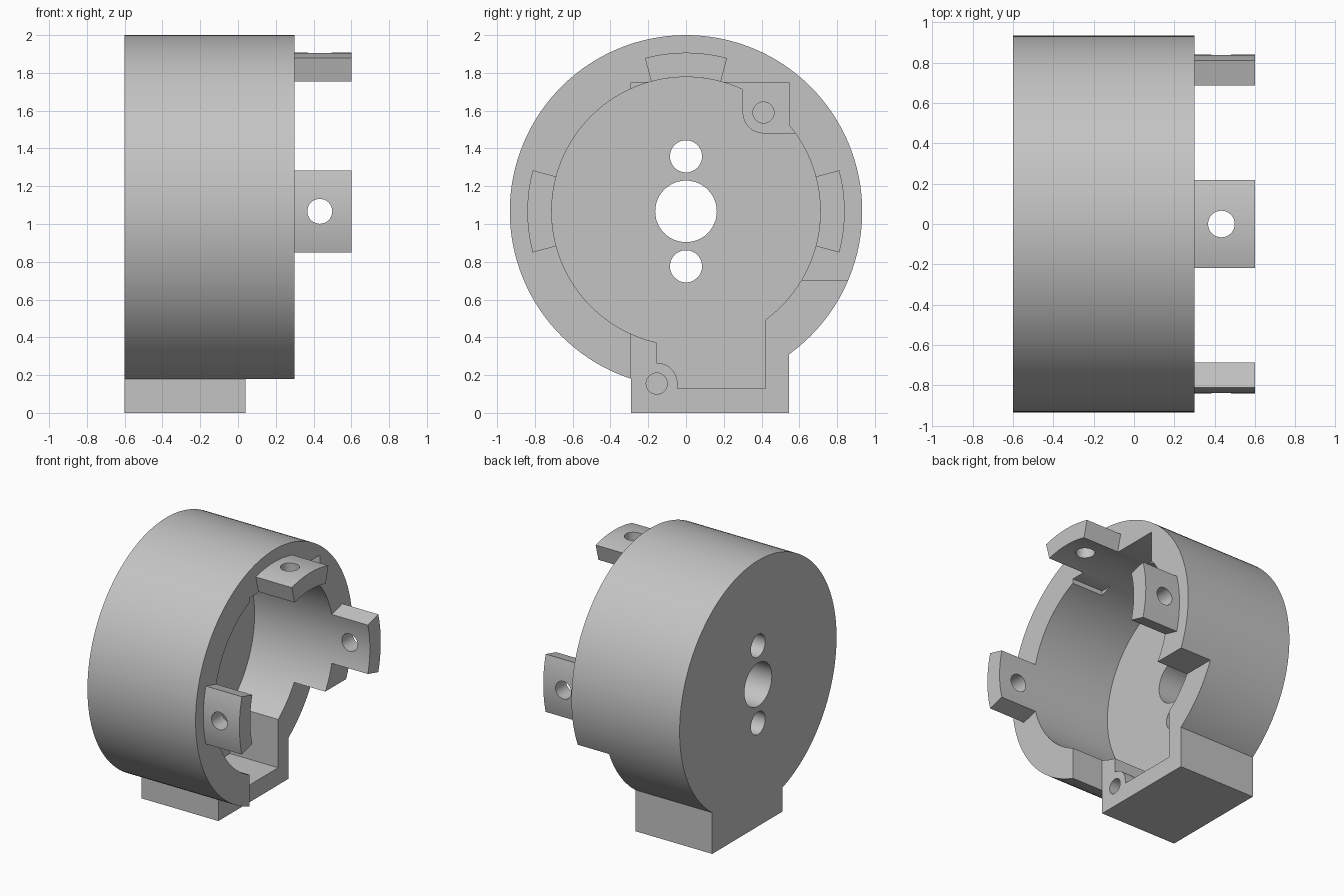
import bpy, bmesh
from math import sin, cos, pi, radians
from mathutils import Matrix, Vector

cube = bpy.data.objects.get("Cube")
if cube:
    bpy.data.objects.remove(cube, do_unlink=True)

grey = bpy.data.materials.new("plain grey")
grey.use_nodes = True
colour = (0.55, 0.55, 0.55, 1)
grey.diffuse_color = colour
grey.node_tree.nodes["Principled BSDF"].inputs["Base Color"].default_value = colour

AXIS_Z = 1.067                     # height of the drum axis
BACK, FLOOR, STEP, RIM, END = -0.6, -0.36, 0.04, 0.3, 0.6
OUTER, INNER, TAB = 0.933, 0.711, 0.84
LEFT, RIGHT = -0.29, 0.545         # y limits of the foot and motor pocket


def arc(y, z, r, a0=0, a1=360, n=128):
    """Points on an arc in the yz plane; a full circle drops its last point."""
    count = n if a1 - a0 == 360 else n + 1
    angles = [radians(a0 + (a1 - a0) * i / n) for i in range(count)]
    return [(y + r * cos(a), z + r * sin(a)) for a in angles]


def rect(y0, y1, z0, z1):
    return [(y0, z0), (y1, z0), (y1, z1), (y0, z1)]


def prism(name, profile, x0, x1):
    """Extrude a yz profile along x."""
    bm = bmesh.new()
    face = bm.faces.new([bm.verts.new((x0, y, z)) for y, z in profile])
    grown = bmesh.ops.extrude_face_region(bm, geom=[face])
    verts = [v for v in grown["geom"] if isinstance(v, bmesh.types.BMVert)]
    bmesh.ops.translate(bm, verts=verts, vec=(x1 - x0, 0, 0))
    bmesh.ops.recalc_face_normals(bm, faces=bm.faces)
    mesh = bpy.data.meshes.new(name)
    bm.to_mesh(mesh)
    bm.free()
    mesh.materials.append(grey)
    obj = bpy.data.objects.new(name, mesh)
    bpy.context.collection.objects.link(obj)
    return obj


def activate(obj):
    bpy.ops.object.select_all(action="DESELECT")
    obj.select_set(True)
    bpy.context.view_layer.objects.active = obj


def combine(target, tool, operation):
    mod = target.modifiers.new(operation.lower(), "BOOLEAN")
    mod.operation, mod.solver, mod.object = operation, "EXACT", tool
    activate(target)
    bpy.ops.object.modifier_apply(modifier=mod.name)
    bpy.data.objects.remove(tool, do_unlink=True)


def cut(target, profile, x0, x1):
    combine(target, prism("cutter", profile, x0, x1), "DIFFERENCE")


def smooth(obj):
    activate(obj)
    bpy.ops.object.shade_smooth_by_angle(angle=radians(25))


# Drum with a square foot
housing = prism("housing", arc(0, AXIS_Z, OUTER), BACK, RIM)
combine(housing, prism("foot", rect(LEFT, RIGHT, 0, 0.8), BACK, STEP), "UNION")

# Round cavity and the channel running down into the foot
cut(housing, arc(0, AXIS_Z, INNER), FLOOR, 1)
cut(housing, rect(-0.155, 0.42, 0.13, 0.9), FLOOR, 1)

# Motor pocket in the rim and the open lower side
cut(housing, rect(LEFT, RIGHT, -0.5, 1.75), STEP, 1)
cut(housing, rect(LEFT, 1.2, -0.5, 0.7), STEP, 1)

# Screw bosses with one rounded corner each
upper = arc(0.41, 1.59, 0.11, 180, 270, 16) + [(0.6, 1.48), (0.6, 1.75), (0.3, 1.75)]
lower = arc(-0.155, 0.155, 0.11, 0, 90, 16) + [(-0.2, 0.265), (-0.2, 0.08), (-0.045, 0.08)]
for profile in (upper, lower):
    combine(housing, prism("boss", profile, FLOOR - 0.05, STEP), "UNION")
for y, z in ((0.41, 1.59), (-0.155, 0.155)):
    cut(housing, arc(y, z, 0.056, n=32), -0.3, 1)

# Shaft hole and two mounting holes through the back wall
for z, r in ((AXIS_Z, 0.163), (AXIS_Z + 0.291, 0.085), (AXIS_Z - 0.291, 0.085)):
    cut(housing, arc(0, z, r, n=48), -1, 0)
smooth(housing)

# Three drilled tabs standing on the rim
for name, angle in (("back_tab", 0), ("top_tab", 90), ("front_tab", 180)):
    a0, a1 = angle - 15, angle + 15
    profile = arc(0, AXIS_Z, TAB, a0, a1, 12) + arc(0, AXIS_Z, INNER, a0, a1, 12)[::-1]
    tab = prism(name, profile, RIM, END)
    drill = prism("drill", arc(0, 0, 0.066, n=32), 0.5, 1.1)
    a = radians(angle)
    turn = Vector((0, cos(a), sin(a))).to_track_quat("X", "Z" if angle != 90 else "Y")
    drill.data.transform(Matrix.Translation((0.433, 0, AXIS_Z)) @ turn.to_matrix().to_4x4())
    combine(tab, drill, "DIFFERENCE")
    smooth(tab)
